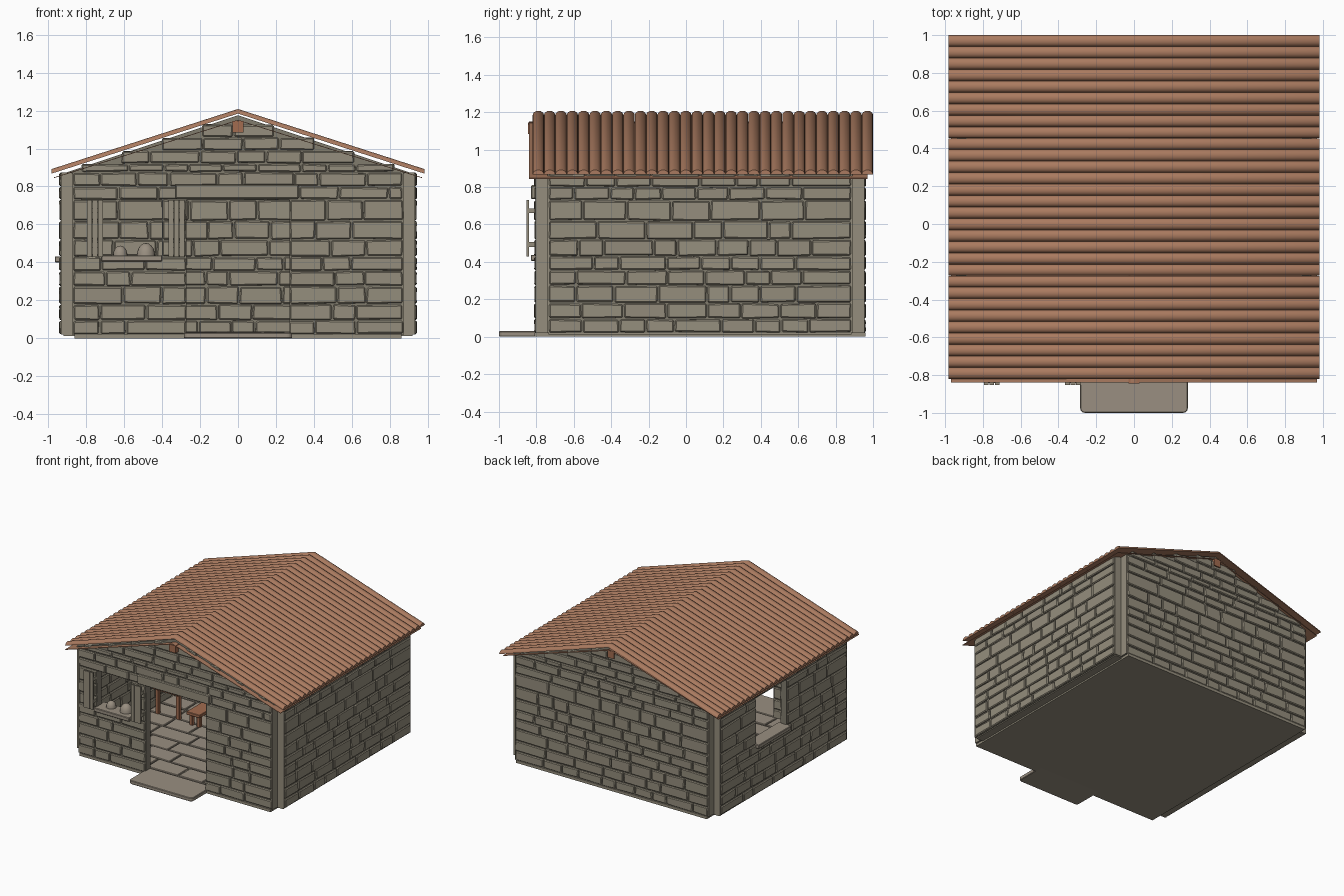
import bpy, bmesh, math, random

if "Cube" in bpy.data.objects:
    bpy.data.objects.remove(bpy.data.objects["Cube"])

random.seed(7)


def material(name, rgb):
    m = bpy.data.materials.new(name)
    m.diffuse_color = (*rgb, 1)
    m.use_nodes = True
    m.node_tree.nodes["Principled BSDF"].inputs["Base Color"].default_value = m.diffuse_color
    return m


STONE = material("stone", (0.30, 0.27, 0.205))
MORTAR = material("mortar", (0.22, 0.20, 0.155))
PAVING = material("paving", (0.32, 0.275, 0.22))
WOOD = material("wood", (0.36, 0.15, 0.08))
TILE = material("clay_tile", (0.40, 0.195, 0.115))


def finish(name, bm, mat, bevel=0.0, smooth=False):
    bmesh.ops.recalc_face_normals(bm, faces=bm.faces[:])
    me = bpy.data.meshes.new(name)
    bm.to_mesh(me)
    bm.free()
    me.materials.append(mat)
    ob = bpy.data.objects.new(name, me)
    bpy.context.collection.objects.link(ob)
    if bevel:
        b = ob.modifiers.new("bevel", "BEVEL")
        b.width, b.segments = bevel, 1
    if smooth:
        bpy.ops.object.select_all(action="DESELECT")
        ob.select_set(True)
        bpy.context.view_layer.objects.active = ob
        bpy.ops.object.shade_smooth_by_angle(angle=math.radians(40))
    return ob


def box(bm, x0, x1, y0, y1, z0, z1, jitter=0.0):
    r = lambda: random.uniform(-jitter, jitter)
    v = [bm.verts.new((x + r(), y + r() * 0.5, z + r()))
         for x in (x0, x1) for y in (y0, y1) for z in (z0, z1)]
    for f in ((0, 1, 3, 2), (4, 6, 7, 5), (0, 4, 5, 1), (2, 3, 7, 6), (0, 2, 6, 4), (1, 5, 7, 3)):
        bm.faces.new([v[i] for i in f])


def boxes(name, mat, items, bevel=0.0):
    bm = bmesh.new()
    for it in items:
        box(bm, *it)
    return finish(name, bm, mat, bevel)


def prism(bm, pts, y0, y1):
    a = [bm.verts.new((x, y0, z)) for x, z in pts]
    b = [bm.verts.new((x, y1, z)) for x, z in pts]
    n = len(pts)
    bm.faces.new(a)
    bm.faces.new(b[::-1])
    for i in range(n):
        bm.faces.new((a[i], a[(i + 1) % n], b[(i + 1) % n], b[i]))


def split(a, b, lo=0.12, hi=0.27):
    """Cut a run into random brick lengths."""
    out = []
    while b - a > hi + 0.06:
        step = random.uniform(lo, hi)
        out.append((a, a + step))
        a += step
    return out + [(a, b)]


COURSES = [0.02, 0.095, 0.18, 0.275, 0.355, 0.43, 0.52, 0.62, 0.73, 0.80, 0.875]
GABLE = [0.875, 0.92, 0.99, 1.06, 1.13]


def wall(name, u0, u1, centre, half, along_y=False, openings=(), gable=False):
    core, bricks = bmesh.new(), bmesh.new()

    def put(bm, a, b, h, z0, z1, j=0.0):
        if along_y:
            box(bm, centre - h, centre + h, a, b, z0, z1, j)
        else:
            box(bm, a, b, centre - h, centre + h, z0, z1, j)

    rows = [(z0, z1, u0, u1) for z0, z1 in zip(COURSES, COURSES[1:])]
    if gable:
        for z0, z1 in zip(GABLE, GABLE[1:]):
            w = (1.193 - z1) / 0.33
            rows.append((z0, z1, -w, w))
        prism(core, [(-0.9, 0.875), (0.9, 0.875), (0, 1.175)],
              centre - half + 0.012, centre + half - 0.012)
    for z0, z1, a, b in rows:
        runs = [(a, b)]
        for oa, ob, oz0, oz1 in openings:
            if oz0 < z1 - 0.01 and oz1 > z0 + 0.01:
                runs = [r for s, e in runs for r in ((s, min(e, oa)), (max(s, ob), e))
                        if r[1] - r[0] > 0.02]
        for s, e in runs:
            if z0 < 0.87:
                put(core, s, e, half - 0.012, z0, z1)
            for p, q in split(s, e):
                put(bricks, p + 0.004, q - 0.004, half, z0 + 0.004, z1 - 0.004, 0.0035)
    finish(name + "_mortar", core, MORTAR)
    finish(name + "_bricks", bricks, STONE, 0.006)


# Four brick walls, notched at the corners
DOOR = (-0.27, 0.27, 0.0, 0.73)
FRONT_WINDOW = (-0.71, -0.40, 0.43, 0.73)
wall("front_wall", -0.87, 0.87, -0.77, 0.04, openings=(DOOR, FRONT_WINDOW), gable=True)
wall("back_wall", -0.87, 0.87, 0.92, 0.04, gable=True)
wall("right_wall", -0.735, 0.885, 0.902, 0.037, True)
wall("left_wall", -0.735, 0.885, -0.902, 0.037, True, openings=((0.03, 0.43, 0.43, 0.80),))

# Smooth wall ends at the corners
ends = []
for s in (-1, 1):
    for y0, y1 in ((-0.741, -0.733), (0.883, 0.891)):
        ends.append((s * 0.902 - 0.03, s * 0.902 + 0.03, y0, y1, 0.02, 0.87))
    for y in (-0.77, 0.92):
        ends.append((s * 0.87 - 0.004, s * 0.87 + 0.004, y - 0.034, y + 0.034, 0.02, 0.87))
boxes("wall_ends", STONE, ends)

# Foundation, doorstep and floor paving
boxes("foundation", STONE, [(-0.86, 0.86, -0.81, 0.96, 0.0, 0.022),
                            (-0.92, 0.92, -0.735, 0.885, 0.012, 0.022)])
bm = bmesh.new()
box(bm, -0.285, 0.285, -1.0, -0.74, 0.0, 0.03)
corners = [e for e in bm.edges if all(v.co.y < -0.9 for v in e.verts)
           and abs(e.verts[0].co.z - e.verts[1].co.z) > 0.01]
bmesh.ops.bevel(bm, geom=corners, offset=0.025, segments=3, affect="EDGES", profile=0.5)
finish("doorstep", bm, PAVING, 0.004)
bm = bmesh.new()
for i in range(10):
    y = -0.735 + i * 0.162
    for a, b in split(-0.865, 0.865, 0.18, 0.36):
        box(bm, a + 0.005, b - 0.005, y + 0.005, y + 0.157, 0.02, 0.034, 0.003)
finish("floor_paving", bm, PAVING, 0.004)

# Lintel, sills and window shutters
boxes("door_lintel", STONE, [(-0.33, 0.32, -0.83, -0.72, 0.735, 0.81)], 0.006)
boxes("window_sills", PAVING, [(-0.72, -0.40, -0.83, -0.70, 0.405, 0.437),
                               (-0.965, -0.85, 0.02, 0.44, 0.40, 0.432)], 0.004)
planks = []
for x0 in (-0.795, -0.365):
    for k in range(3):
        a = x0 + k * 0.029
        planks.append((a, a + 0.026, -0.853, -0.84, 0.43, 0.73))
    planks += [(x0, x0 + 0.084, -0.842, -0.808, z, z + 0.025) for z in (0.48, 0.66)]
boxes("window_shutters", STONE, planks)

# Round loaves standing on the window sill
bm = bmesh.new()
for x, r in ((-0.62, 0.038), (-0.485, 0.048)):
    new = bmesh.ops.create_uvsphere(bm, u_segments=16, v_segments=10, radius=r)["verts"]
    for v in new:
        v.co.z = max(v.co.z, 0.0) * 1.35 + 0.437
        v.co.x += x
        v.co.y -= 0.745
finish("sill_domes", bm, PAVING, smooth=True)

# Table and bench inside
def trestle(name, x0, x1, y0, y1, top, t, leg):
    items = [(x0, x1, y0, y1, top - t, top)]
    for x in (x0 + 0.012, x1 - 0.012 - leg):
        for y in (y0 + 0.02, y1 - 0.02 - leg):
            items.append((x, x + leg, y, y + leg, 0.03, top - t))
    boxes(name, WOOD, items, 0.003)


trestle("table", -0.80, -0.56, 0.04, 0.50, 0.26, 0.025, 0.03)
trestle("bench", -0.48, -0.36, 0.02, 0.42, 0.145, 0.025, 0.03)

# Ridge beam and thin roof boarding
boxes("ridge_beam", WOOD, [(-0.03, 0.03, -0.845, 0.97, 1.085, 1.145)])
bm = bmesh.new()
prism(bm, [(-0.97, 0.844), (0, 1.147), (0.97, 0.844), (0.97, 0.848), (0, 1.151), (-0.97, 0.848)],
      -0.84, 0.97)
finish("roof_boarding", bm, TILE)

# Half-round roof tiles running over the ridge from eave to eave
bm = bmesh.new()
ROWS, SEG = 30, 8
pitch = 1.82 / ROWS
for i in range(ROWS):
    yc = -0.82 + (i + 0.5) * pitch
    rings = []
    for x in (-0.983, 0.0, 0.983):
        zb = 1.184 - 0.322 * abs(x)
        ring = []
        for k in range(SEG + 1):
            a = math.pi * k / SEG
            ring.append(bm.verts.new((x, yc - math.cos(a) * pitch * 0.497,
                                      zb + math.sin(a) * 0.024)))
        rings.append(ring)
    n = SEG + 1
    for p, q in zip(rings, rings[1:]):
        for k in range(n):
            bm.faces.new((p[k], p[(k + 1) % n], q[(k + 1) % n], q[k]))
    bm.faces.new(rings[0])
    bm.faces.new(rings[2][::-1])
finish("roof_tiles", bm, TILE, smooth=True)
